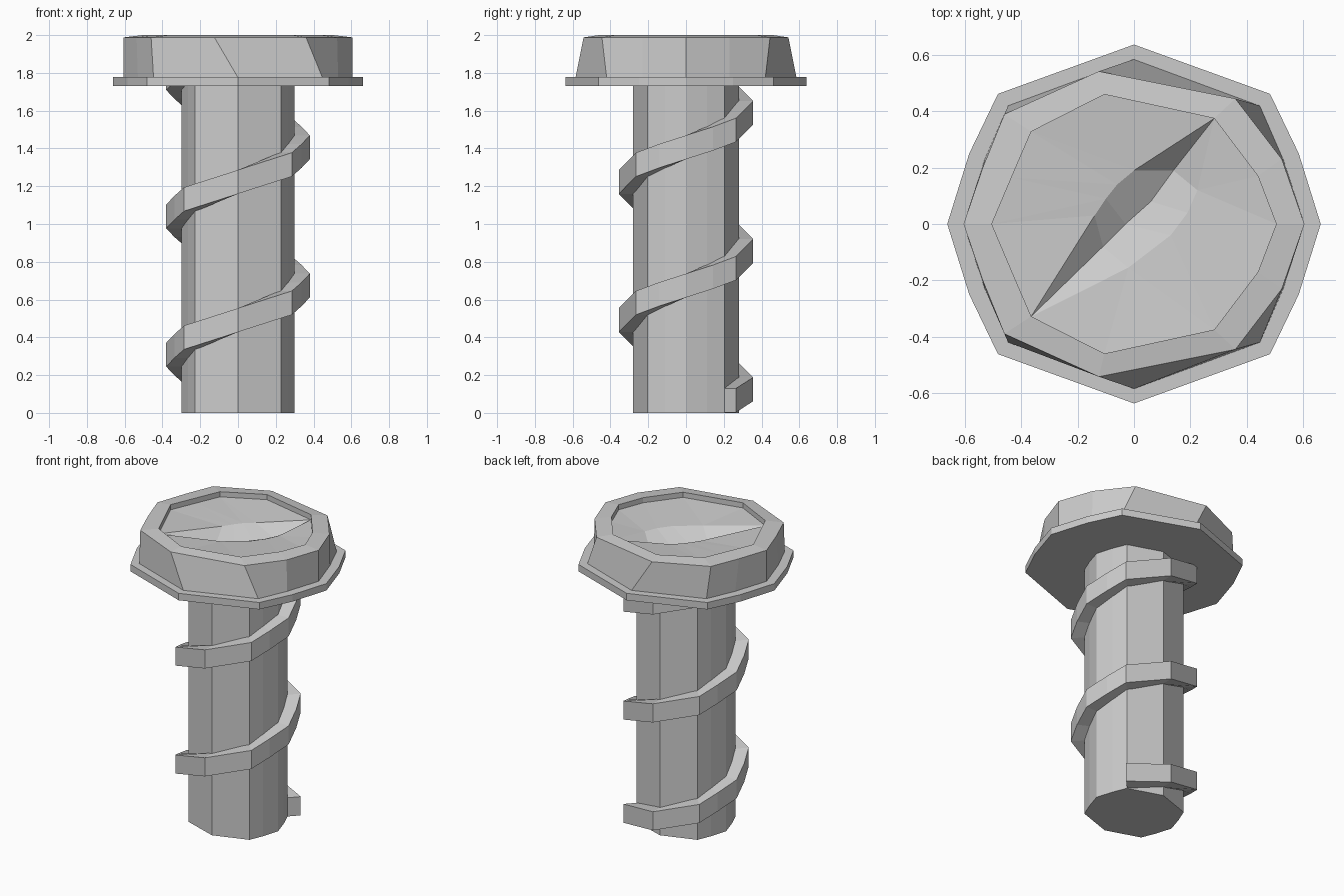
import bpy, bmesh

if "Cube" in bpy.data.objects:
    bpy.data.objects.remove(bpy.data.objects["Cube"])

ANG = [0, 22.5, 45, 90, 135, 157.5, 180, 202.5, 225, 270, 315, 337.5]


def make(name, verts, faces):
    me = bpy.data.meshes.new(name)
    me.from_pydata(verts, [], faces)
    bm = bmesh.new()
    bm.from_mesh(me)
    bmesh.ops.recalc_face_normals(bm, faces=bm.faces)
    bm.to_mesh(me)
    bm.free()
    ob = bpy.data.objects.new(name, me)
    bpy.context.collection.objects.link(ob)
    return ob


def mirror_y(half):
    """Half outline from +x to -x (ends on the x axis) -> closed outline."""
    return half + [(x, -y) for x, y in half[-2:0:-1]]


def outline(a, side, diag, b):
    """Twelve-point rounded octagon symmetric in x and y."""
    return mirror_y([(a, 0), side, diag, (0, b), (-diag[0], diag[1]),
                     (-side[0], side[1]), (-a, 0)])


def bridge(i, j, n):
    return [(i + k, i + (k + 1) % n, j + (k + 1) % n, j + k) for k in range(n)]


def prism(name, pts, z0, z1):
    n = len(pts)
    verts = [(x, y, z) for z in (z0, z1) for x, y in pts]
    return make(name, verts, bridge(0, n, n) + [tuple(range(n)), tuple(range(n, 2 * n))])


# shaft and flange
prism("shaft", outline(0.30, (0.266, 0.11), (0.228, 0.203), 0.28), 0, 1.74)
prism("flange", outline(0.663, (0.585, 0.25), (0.483, 0.462), 0.637), 1.73, 1.777)

# spiral thread around the shaft
inner = outline(0.29, (0.257, 0.106), (0.22, 0.196), 0.27)
outer = outline(0.38, (0.337, 0.143), (0.285, 0.265), 0.356)
verts, faces = [], []
first, last = 2, 2 + 12 * 2 + 6
for k in range(first, last + 1):
    i = k % 12
    mid = 0.125 + 0.732 * ((ANG[i] - 90) / 360 + k // 12)
    lo = min(max(mid - 0.063, 0.003), 1.75)
    hi = min(max(mid + 0.063, 0.13), 1.76)
    for (x, y), z in ((inner[i], lo), (outer[i], lo), (outer[i], hi), (inner[i], hi)):
        verts.append((x, y, z))
count = last - first + 1
for s in range(count - 1):
    faces += bridge(4 * s, 4 * s + 4, 4)
faces += [(0, 1, 2, 3), tuple(range(4 * count - 4, 4 * count))]
make("thread", verts, faces)

# twisted head with a shallow dish and leaf-shaped slot
base = outline(0.605, (0.53, 0.23), (0.447, 0.42), 0.585)
top = mirror_y([(0.605, 0), (0.525, 0.23), (0.36, 0.445), (-0.125, 0.542),
                (-0.46, 0.39), (-0.537, 0.2), (-0.605, 0)])
rim = mirror_y([(0.505, 0), (0.44, 0.17), (0.285, 0.375), (-0.105, 0.46),
                (-0.365, 0.328), (-0.435, 0.165), (-0.505, 0)])
verts, faces = [], []
for pts, z in ((base, 1.775), (top, 1.988), (rim, 2.0), (rim, 1.965)):
    verts += [(x, y, z) for x, y in pts]
faces.append(tuple(range(12)))
for r in range(3):
    faces += bridge(12 * r, 12 * r + 12, 12)
B, A = 36 + 2, 36 + 8
# slot edges and slot bottom, each running from A to B
upper = [(-0.14, 0.03), (-0.10, 0.09), (-0.06, 0.14), (0.0, 0.19)]
keel = [(-0.11, -0.08), (-0.03, 0.0), (0.06, 0.08), (0.14, 0.19)]
lower = [(-0.02, -0.155), (0.13, -0.04), (0.19, 0.04), (0.225, 0.12)]
rows = []
for pts, z in ((upper, 1.94), (keel, 1.87), (lower, 1.94)):
    s = len(verts)
    verts += [(x, y, z) for x, y in pts]
    rows.append([A] + list(range(s, s + 4)) + [B])
u, m, l = rows
for p, q in ((u, m), (m, l)):
    faces += [(A, p[1], q[1]), (B, q[4], p[4])]
    faces += [(p[i], p[i + 1], q[i + 1], q[i]) for i in range(1, 4)]
# dish floor on both sides of the slot, as strips of triangles
for ring, edge in ((list(range(44, 37, -1)), u),
                   ([44, 45, 46, 47, 36, 37, 38], l)):
    i = j = 0
    while i < len(ring) - 1 or j < len(edge) - 1:
        if j == len(edge) - 1 or (i < len(ring) - 1 and i / 6 <= j / 5):
            tri = (ring[i], ring[i + 1], edge[j])
            i += 1
        else:
            tri = (ring[i], edge[j], edge[j + 1])
            j += 1
        if len(set(tri)) == 3:
            faces.append(tri)
make("head", verts, faces)
